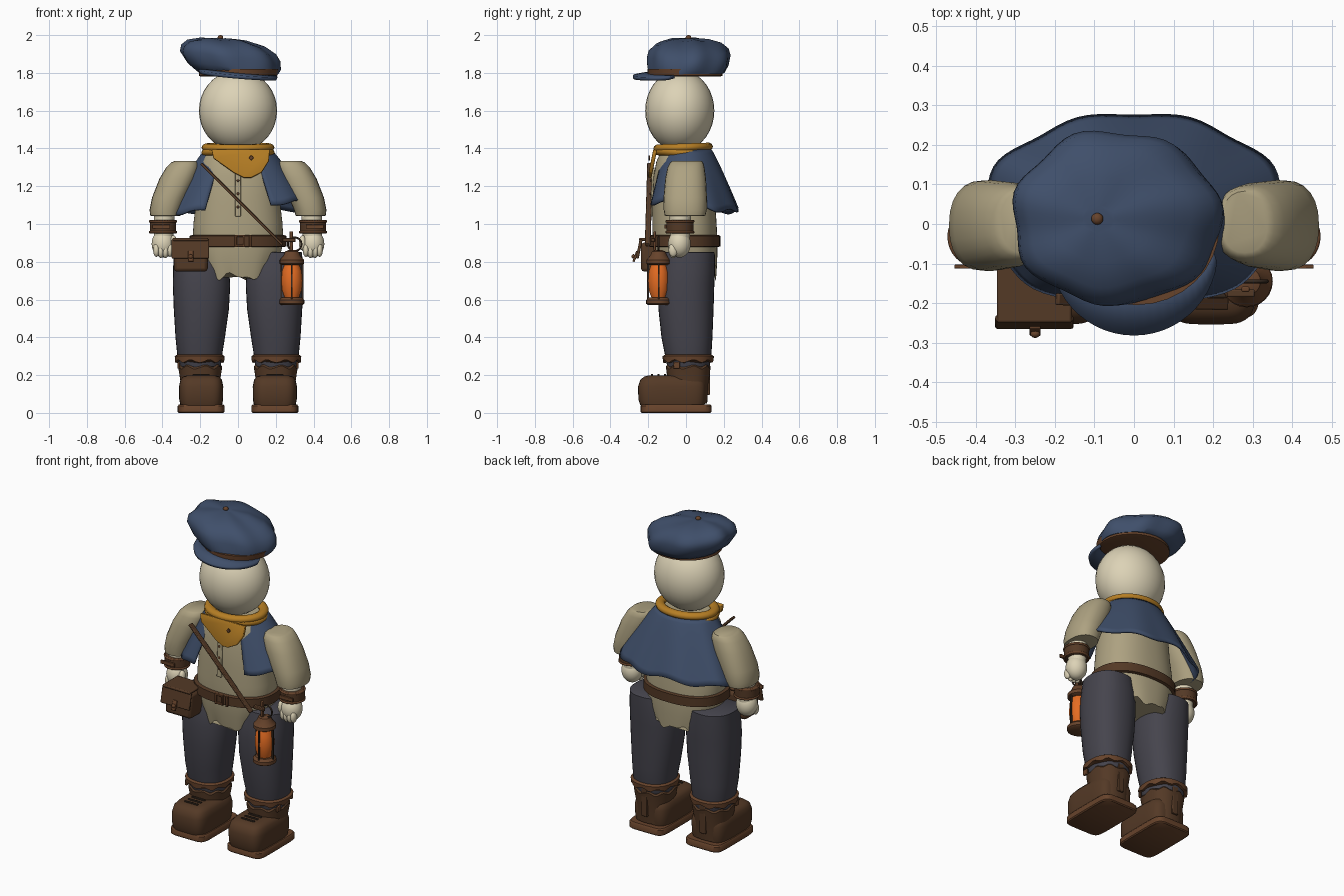
import bpy, bmesh, math
from mathutils import Vector, Matrix

if "Cube" in bpy.data.objects:
    bpy.data.objects.remove(bpy.data.objects["Cube"])

def mat(name, r, g, b):
    m = bpy.data.materials.new(name)
    m.diffuse_color = (r, g, b, 1)
    m.use_nodes = True
    m.node_tree.nodes["Principled BSDF"].inputs["Base Color"].default_value = m.diffuse_color
    return m

NAVY = mat("navy cloth", .050, .078, .145)
CREAM = mat("cream skin", .72, .65, .47)
SHIRT = mat("tan linen", .42, .36, .22)
MUSTARD = mat("mustard cloth", .47, .21, .018)
BROWN = mat("brown leather", .088, .041, .019)
RUST = mat("light brown leather", .135, .056, .024)
GREY = mat("charcoal cloth", .060, .058, .074)
GLOW = mat("orange glass", .78, .15, .016)
DARK = mat("dark metal", .035, .022, .014)

def finish(name, bm, m, angle=40, bevel=0, solid=0):
    bmesh.ops.recalc_face_normals(bm, faces=bm.faces)
    me = bpy.data.meshes.new(name)
    bm.to_mesh(me)
    bm.free()
    me.materials.append(m)
    ob = bpy.data.objects.new(name, me)
    bpy.context.collection.objects.link(ob)
    if solid:
        ob.modifiers.new("thickness", 'SOLIDIFY').thickness = solid
    if bevel:
        b = ob.modifiers.new("bevel", 'BEVEL')
        b.width, b.segments = bevel, 2
    bpy.ops.object.select_all(action='DESELECT')
    ob.select_set(True)
    bpy.context.view_layer.objects.active = ob
    bpy.ops.object.shade_smooth_by_angle(angle=math.radians(angle))
    return ob

def loft(name, rings, m, n=32, p=2, warp=None, angle=40):
    """Skin stacked ellipses (z, cx, cy, rx, ry); p > 2 makes them boxier."""
    bm = bmesh.new()
    rows = []
    for i, (z, cx, cy, rx, ry) in enumerate(rings):
        row = []
        for k in range(n):
            a = 2 * math.pi * k / n
            c, s = math.cos(a), math.sin(a)
            v = Vector((cx + rx * math.copysign(abs(c) ** (2 / p), c),
                        cy + ry * math.copysign(abs(s) ** (2 / p), s), z))
            row.append(bm.verts.new(warp(v, i, a) if warp else v))
        rows.append(row)
    for r0, r1 in zip(rows, rows[1:]):
        for k in range(n):
            bm.faces.new((r0[k], r0[(k + 1) % n], r1[(k + 1) % n], r1[k]))
    bm.faces.new(rows[0][::-1])
    bm.faces.new(rows[-1])
    return finish(name, bm, m, angle)

def ball(name, c, r, m):
    bm = bmesh.new()
    bmesh.ops.create_uvsphere(bm, u_segments=32, v_segments=18, radius=1,
                              matrix=Matrix.Translation(c) @ Matrix.Diagonal((*r, 1)))
    return finish(name, bm, m)

def box(name, c, size, m, bevel=.004, rot=Matrix()):
    bm = bmesh.new()
    bmesh.ops.create_cube(bm, size=1, matrix=Matrix.Translation(c) @ rot @ Matrix.Diagonal((*size, 1)))
    return finish(name, bm, m, bevel=bevel)

def torus(name, c, rx, ry, rr, rz, m, tilt=Matrix(), n=40, k=10):
    bm = bmesh.new()
    M = Matrix.Translation(c) @ tilt
    g = [[bm.verts.new(M @ Vector(((rx + rr * math.cos(b)) * math.cos(a), (ry + rr * math.cos(b)) * math.sin(a),
          rz * math.sin(b)))) for b in [2 * math.pi * j / k for j in range(k)]]
         for a in [2 * math.pi * i / n for i in range(n)]]
    for i in range(n):
        for j in range(k):
            bm.faces.new((g[i][j], g[(i + 1) % n][j], g[(i + 1) % n][(j + 1) % k], g[i][(j + 1) % k]))
    return finish(name, bm, m, 60)

def plate(name, pts, m, solid=.012, bevel=0):
    bm = bmesh.new()
    bm.faces.new([bm.verts.new(p) for p in pts])
    return finish(name, bm, m, bevel=bevel, solid=solid)

RX = lambda d: Matrix.Rotation(math.radians(d), 4, 'X')
RY = lambda d: Matrix.Rotation(math.radians(d), 4, 'Y')

# head
ball("head", (0, -.033, 1.6), (.207, .183, .215), CREAM)

# soft lobed cap, leaning to one side
def cap_warp(v, i, a):
    w = (0, .25, .7, 1, 1, .9, .6, .2)[i]
    f = 1 + w * (.035 * math.sin(7 * a + .6) + .015 * math.sin(3 * a + 2))
    x = -.05 + (v.x + .05) * f
    return Vector((x, v.y * f, v.z - w * .10 * (x + .05) + w * .006 * math.sin(5 * a)))
loft("cap_crown", [(1.80, 0, 0, .19, .185), (1.80, 0, .005, .212, .2), (1.835, -.025, .012, .245, .213),
                   (1.885, -.048, .016, .262, .218), (1.92, -.055, .016, .248, .208), (1.952, -.065, .014, .205, .172),
                   (1.974, -.08, .012, .125, .108), (1.982, -.09, .012, .04, .035)], NAVY, 64, warp=cap_warp, angle=70)
loft("cap_band", [(1.782, 0, -.005, .2, .19), (1.785, 0, -.005, .208, .198), (1.82, .006, -.005, .21, .2)], RUST)
ball("cap_button", (-.093, .013, 1.987), (.015, .015, .013), RUST)
bm = bmesh.new()
inner, outer = [], []
for k in range(25):
    a = math.pi * (1.04 + .92 * k / 24)
    c, s = math.cos(a), math.sin(a)
    inner.append(bm.verts.new((.2 * c, -.05 + .09 * s, 1.808 - .02 * c)))
    outer.append(bm.verts.new((.212 * c, -.07 + .212 * s, 1.797 - .018 * c + .01 * s)))
for k in range(24):
    bm.faces.new((inner[k], inner[k + 1], outer[k + 1], outer[k]))
finish("cap_brim", bm, NAVY, solid=.018)

# shirt with ragged tail
def shirt_warp(v, i, a):
    if i == 0:
        v.z += .014 * math.sin(7 * a + 1) + .010 * math.sin(13 * a)
    return v
loft("shirt", [(.722, 0, .005, .185, .155), (.80, 0, 0, .215, .165), (.9, 0, -.005, .24, .172), (1.0, 0, -.008, .236, .17),
               (1.12, 0, -.012, .222, .166), (1.25, 0, -.012, .212, .16), (1.33, 0, -.012, .198, .145),
               (1.375, 0, -.012, .175, .125), (1.40, 0, -.012, .14, .105)], SHIRT, 64, 2.3, shirt_warp)
box("shirt_placket", (0, -.178, 1.17), (.032, .014, .26), SHIRT, rot=RX(-2))
for z in (1.09, 1.16, 1.23):
    ball("shirt_button", (0, -.187, z), (.007, .005, .007), RUST)

# shoulder cape, open at the front
bm = bmesh.new()
rows = []
N, T = 72, 12
for j in range(T + 1):
    t = j / T
    row = []
    for k in range(N + 1):
        a = .47 + (2 * math.pi - .94) * k / N
        f = 1 + .022 * t * math.cos(9 * a)
        x = (.175 + .215 * t) * math.sin(a) * f
        y = .005 + .027 * t - (.13 + .12 * t) * math.cos(a) * f
        lift = .045 * t * max(0, math.sin(a)) * (.5 + .5 * math.cos(a)) * 2
        row.append(bm.verts.new((x, y, 1.395 - .315 * t ** 1.12 + lift + .010 * t * math.sin(8 * a)
                                 - .025 * t * abs(math.sin(a)))))
    rows.append(row)
for r0, r1 in zip(rows, rows[1:]):
    for k in range(N):
        bm.faces.new((r0[k], r0[k + 1], r1[k + 1], r1[k]))
finish("cape", bm, NAVY, 60, solid=.012)

# neckerchief
torus("scarf_roll", (0, -.015, 1.405), .165, .13, .028, .022, MUSTARD, RX(2))
torus("scarf_lower_roll", (0, -.015, 1.378), .168, .132, .026, .022, MUSTARD, RX(-3))
plate("scarf_point", [(x, -.172 - .2 * (1.40 - z), z) for x, z in ((-.14, 1.395), (-.13, 1.35), (-.02, 1.272),
      (.03, 1.247), (.07, 1.247), (.125, 1.275), (.163, 1.335), (.168, 1.395))], MUSTARD, .02, .004)
box("scarf_pin", (.07, -.194, 1.35), (.02, .008, .02), RUST, .002, RY(45))

# belt, buckle and chest strap
loft("belt", [(.878, 0, -.008, .245, .18), (.882, 0, -.008, .256, .19), (.937, 0, -.008, .256, .19),
              (.941, 0, -.008, .245, .18)], BROWN, 48, 2.3)
for x in (-.022, .022, .055):
    box("belt_buckle_bar", (x + .01, -.2, .91), (.012, .016, .066), RUST, .003)
for z in (.885, .937):
    box("belt_buckle_rail", (.01, -.2, z), (.054, .016, .012), RUST, .003)
p0, p1 = Vector((-.195, -.19, 1.32)), Vector((.235, -.203, .89))
box("chest_strap", (p0 + p1) / 2, (.03, .014, (p1 - p0).length), BROWN,
    rot=(p0 - p1).to_track_quat('Z', 'Y').to_matrix().to_4x4())

# belt pouch
box("pouch_body", (-.25, -.168, .825), (.18, .14, .155), BROWN, .018)
box("pouch_flap", (-.252, -.248, .868), (.198, .016, .105), BROWN, .006, RX(-12))
box("pouch_lid", (-.252, -.175, .918), (.19, .15, .016), BROWN, .006)
box("pouch_tab", (-.25, -.268, .828), (.028, .012, .06), RUST, .003, RX(-20))
ball("pouch_knob", (-.25, -.278, .828), (.012, .01, .012), RUST)

# lantern
LX, LY = .285, -.145
def lathe(name, prof, m, n=24):
    return loft(name, [(z, LX, LY, r, r) for r, z in prof], m, n)
lathe("lantern_base", [(.058, .572), (.066, .578), (.066, .598), (.052, .612)], RUST)
lathe("lantern_glass", [(.038, .61), (.052, .65), (.056, .70), (.052, .75), (.038, .79)], GLOW)
lathe("lantern_top", [(.05, .782), (.064, .79), (.064, .81), (.045, .832), (.035, .855), (.018, .862)], RUST)
for k in range(4):
    a = math.pi / 2 * k
    box("lantern_rib", (LX + .056 * math.cos(a), LY + .056 * math.sin(a), .695), (.009, .009, .185), DARK, 0)
torus("lantern_ring", (.3, LY, .893), .036, .036, .005, .005, DARK, RX(90), 24, 8)
box("lantern_hook", (.282, -.165, .91), (.02, .014, .1), RUST)
box("lantern_hanger", (.27, -.175, .915), (.07, .02, .022), BROWN)

for s, side in ((-1, "left"), (1, "right")):
    def pair(name, rings, m, *args, **kw):
        return loft(f"{side}_{name}", [(z, s * cx, cy, rx, ry) for z, cx, cy, rx, ry in rings], m, *args, **kw)
    # sleeve, forearm and hand
    pair("sleeve", [(1.042, .385, -.005, .06, .08), (1.044, .385, -.005, .08, .108), (1.075, .382, -.004, .086, .114),
                    (1.14, .362, -.004, .093, .115), (1.24, .318, -.002, .098, .108), (1.30, .292, 0, .088, .098),
                    (1.325, .283, .003, .072, .088), (1.333, .28, .005, .058, .078)], SHIRT, 24, 2.3)
    pair("forearm", [(.90, .395, -.032, .05, .05), (1.06, .39, -.03, .056, .058)], CREAM)
    ball(f"{side}_hand", (s * .395, -.035, .895), (.062, .06, .073), CREAM)
    for k in range(4):
        ball(f"{side}_finger", (s * (.36 + .024 * k), -.068, .862 - .006 * (k in (1, 2))), (.017, .024, .036), CREAM)
    ball(f"{side}_thumb", (s * .342, -.06, .9), (.02, .025, .04), CREAM)
    pair("wrist_cuff", [(.952, .397, -.032, .064, .066), (.956, .397, -.032, .07, .072), (1.015, .397, -.032, .07, .072),
                        (1.02, .397, -.032, .064, .066)], BROWN)
    for z in (.957, 1.014):
        torus(f"{side}_cuff_edge", (s * .397, -.032, z), .069, .071, .006, .007, RUST, n=32, k=8)
    box(f"{side}_cuff_strap", (s * .407, -.108, .986), (.095, .01, .022), RUST, .002)

    # trouser leg
    pair("trouser_leg", [(.24, .2, .012, .108, .11), (.30, .203, .012, .118, .122), (.4, .2, .005, .131, .135),
                         (.55, .194, 0, .146, .146), (.68, .193, 0, .152, .15), (.76, .196, .006, .148, .148),
                         (.848, .205, .014, .134, .138), (.853, .205, .014, .126, .13)], GREY, 32, 2.3)

    # boot
    pair("boot_sole", [(0, .195, -.052, .118, .182), (.006, .195, -.052, .124, .188), (.036, .195, -.052, .124, .188),
                       (.044, .195, -.052, .118, .182)], RUST, 48, 7)
    pair("boot_foot", [(.04, .195, -.072, .11, .17), (.07, .195, -.074, .116, .178), (.14, .195, -.074, .117, .18),
                       (.175, .195, -.072, .11, .17), (.193, .195, -.07, .095, .15), (.199, .195, -.068, .07, .125)],
         BROWN, 48, 4.5, angle=60)
    def scallop(v, i, a):
        if i in (2, 3):
            v.z += .008 * math.sin(8 * a)
        return v
    pair("boot_shaft", [(.05, .2, .012, .1, .1), (.15, .2, .012, .102, .106), (.24, .2, .012, .116, .118),
                        (.25, .2, .012, .108, .11)], BROWN, 48, 2.4, scallop)
    def wavy(v, i, a):
        if i < 2:
            v.z += .008 * math.sin(9 * a)
        return v
    pair("boot_cuff", [(.272, .203, .012, .118, .12), (.274, .203, .012, .13, .134), (.30, .203, .012, .132, .136),
                       (.308, .203, .012, .12, .124)], RUST, 48, 2.3, wavy)
    box(f"{side}_heel_strip", (s * .2, .118, .185), (.04, .018, .18), BROWN)
    box(f"{side}_boot_buckle", (s * .314, -.05, .252), (.014, .034, .034), RUST)
    for y in (-.18, -.145, -.11):
        box(f"{side}_boot_lace", (s * .195, y, .2), (.09, .012, .012), DARK, .003)
